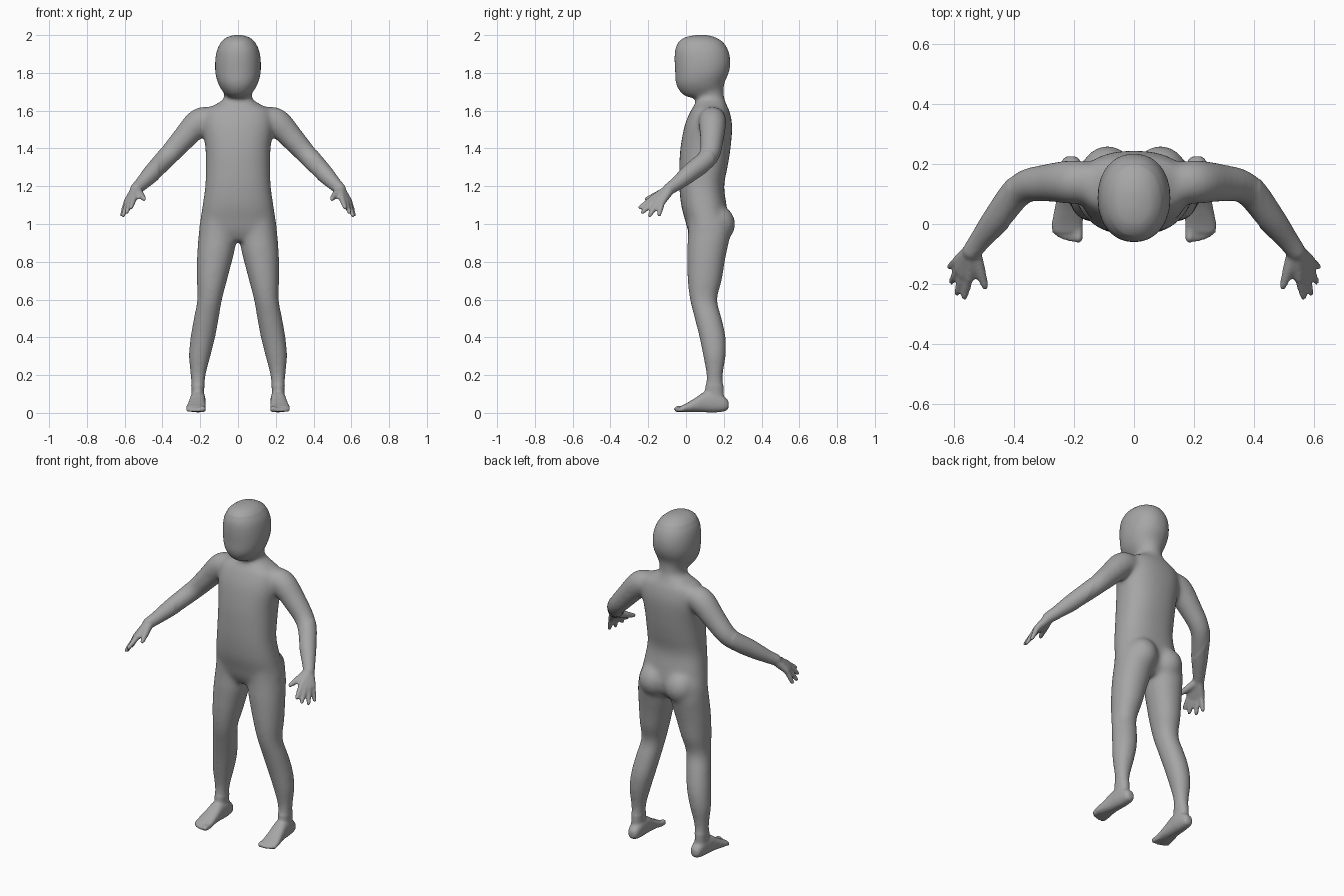
import bpy, bmesh, math
from mathutils import Vector, Matrix

if "Cube" in bpy.data.objects:
    bpy.data.objects.remove(bpy.data.objects["Cube"])

bm = bmesh.new()
SEG = 32


def spline(rows, steps=5):
    """Smoothly resample a list of number rows."""
    rows = [Vector(r) for r in rows]
    out = []
    for i in range(len(rows) - 1):
        p0, p1 = rows[max(i - 1, 0)], rows[i]
        p2, p3 = rows[i + 1], rows[min(i + 2, len(rows) - 1)]
        for k in range(steps):
            t = k / steps
            out.append(0.5 * (2 * p1 + (p2 - p0) * t + (2 * p0 - 5 * p1 + 4 * p2 - p3) * t * t
                              + (3 * p1 - p0 - 3 * p2 + p3) * t ** 3))
    return out + [rows[-1]]


def loft(rings, power=2.0):
    """Skin rings given as (centre, u vector, v vector) and cap both ends."""
    loops = []
    for c, u, v in rings:
        loop = []
        for i in range(SEG):
            a = 2 * math.pi * i / SEG
            cs, sn = math.cos(a), math.sin(a)
            x = math.copysign(abs(cs) ** (2 / power), cs)
            y = math.copysign(abs(sn) ** (2 / power), sn)
            loop.append(bm.verts.new(c + u * x + v * y))
        loops.append(loop)
    for a, b in zip(loops, loops[1:]):
        for i in range(SEG):
            j = (i + 1) % SEG
            bm.faces.new((a[i], a[j], b[j], b[i]))
    bm.faces.new(loops[0])
    bm.faces.new(loops[-1])


def upright(rows, power=2.0, side=1):
    """Rows are height, centre x, half width, front y, back y."""
    loft([(Vector((side * cx, (f + b) / 2, z)), Vector((w, 0, 0)), Vector((0, (b - f) / 2, 0)))
          for z, cx, w, f, b in spline(rows)], power)


def ball(loc, radii):
    m = Matrix.Translation(loc) @ Matrix.Diagonal((*radii, 1))
    bmesh.ops.create_uvsphere(bm, u_segments=24, v_segments=16, radius=1, matrix=m)


def limb(rows, side):
    """Rows are x, y, z, radius; ends are rounded."""
    pts = [(Vector((side * p[0], p[1], p[2])), p[3]) for p in spline([Vector(r) for r in rows])]
    rings = []
    for i, (p, r) in enumerate(pts):
        d = pts[min(i + 1, len(pts) - 1)][0] - pts[max(i - 1, 0)][0]
        q = d.to_track_quat('Z', 'Y')
        rings.append((p, q @ Vector((r, 0, 0)), q @ Vector((0, r, 0))))
    loft(rings)
    for p, r in (pts[0], pts[-1]):
        ball(p, (r, r, r))


# head
upright([(2.0, 0, .02, .05, .11), (1.988, 0, .06, -.005, .155), (1.96, 0, .092, -.043, .20),
         (1.92, 0, .113, -.06, .225), (1.86, 0, .122, -.062, .237), (1.80, 0, .121, -.058, .228),
         (1.75, 0, .109, -.056, .205), (1.71, 0, .088, -.04, .195), (1.68, 0, .062, -.012, .17),
         (1.668, 0, .035, .02, .14)], 2.15)
# neck
upright([(1.78, 0, .07, .05, .205), (1.70, 0, .072, .05, .2), (1.65, 0, .077, .05, .205),
         (1.58, 0, .10, .05, .22)])
# torso
upright([(1.66, 0, .075, .06, .205), (1.63, 0, .125, .045, .215), (1.60, 0, .175, .025, .23),
         (1.52, 0, .187, -.008, .245), (1.4, 0, .173, -.03, .236), (1.3, 0, .171, -.036, .22),
         (1.2, 0, .174, -.036, .202), (1.1, 0, .188, -.026, .215), (1.02, 0, .20, -.005, .225),
         (.96, 0, .205, .012, .215), (.91, 0, .16, .04, .18)], 2.35)

for s in (1, -1):
    # seat
    ball((s * .088, .165, 1.0), (.092, .097, .10))
    # leg
    upright([(1.03, .105, .09, .01, .23), (.95, .108, .1, .01, .235), (.87, .115, .1, .006, .22),
             (.8, .125, .093, .006, .206), (.7, .138, .08, .008, .19), (.6, .15, .066, .02, .166),
             (.5, .168, .067, .045, .19), (.4, .186, .066, .07, .211), (.3, .203, .058, .09, .211),
             (.2, .211, .041, .107, .196), (.12, .213, .034, .1, .2), (.05, .213, .034, .1, .2)],
            2.1, s)
    # foot, lofted from heel to ball
    foot = [(.226, .21, .016, .025, .06), (.21, .21, .031, .01, .08), (.16, .211, .039, .002, .115),
            (.1, .214, .042, .003, .112), (.05, .218, .047, .004, .08), (0, .222, .053, .004, .05),
            (-.03, .222, .05, .006, .036)]
    loft([(Vector((s * x, y, (a + b) / 2)), Vector((w, 0, 0)), Vector((0, 0, (b - a) / 2)))
          for y, x, w, a, b in spline(foot)], 2.4)
    # toes
    for x, tip, r in ((.186, -.047, .017), (.211, -.05, .0115), (.231, -.045, .0115),
                      (.249, -.037, .011), (.264, -.026, .010)):
        limb([(x, -.005, .022, r), (x, (tip - .01) / 2, .02, r), (x, tip, r + .003, r)], s)
    # arm
    limb([(.13, .14, 1.55, .062), (.2, .14, 1.543, .074), (.29, .137, 1.45, .064),
          (.375, .118, 1.355, .055), (.455, .02, 1.27, .048), (.51, -.05, 1.213, .037),
          (.54, -.09, 1.185, .032)], s)
    # palm and fingers
    wrist = (.538, -.085, 1.185)
    fingers = [((.55, -.178, 1.135), (.566, -.243, 1.087)), ((.569, -.168, 1.122), (.59, -.23, 1.062)),
               ((.584, -.15, 1.115), (.608, -.192, 1.045)), ((.59, -.125, 1.117), (.614, -.143, 1.047))]
    for knuckle, tip in fingers:
        limb([(*wrist, .028), (*knuckle, .018)], s)
        limb([(*knuckle, .0155), (*[(a + b) / 2 for a, b in zip(knuckle, tip)], .0145),
              (*tip, .0115)], s)
    # thumb
    limb([(.533, -.095, 1.178, .024), (.516, -.15, 1.155, .02), (.497, -.208, 1.132, .0125)], s)

# fuse every part into one skin
bmesh.ops.recalc_face_normals(bm, faces=bm.faces[:])
mesh = bpy.data.meshes.new("body")
bm.to_mesh(mesh)
bm.free()
body = bpy.data.objects.new("body", mesh)
bpy.context.collection.objects.link(body)
bpy.context.view_layer.objects.active = body
body.select_set(True)
remesh = body.modifiers.new("fuse", 'REMESH')
remesh.mode = 'VOXEL'
remesh.voxel_size = .007
bpy.ops.object.modifier_apply(modifier=remesh.name)

# relax the joints strongly, hands and feet lightly
bm = bmesh.new()
bm.from_mesh(body.data)
core = [v for v in bm.verts if abs(v.co.x) < .42 and .15 < v.co.z < 1.96]
for verts, count in ((bm.verts[:], 4), (core, 30)):
    for _ in range(count):
        bmesh.ops.smooth_vert(bm, verts=verts, factor=.5, use_axis_x=True,
                              use_axis_y=True, use_axis_z=True)
for f in bm.faces:
    f.smooth = True
bm.to_mesh(body.data)
bm.free()

# plain grey surface
grey = bpy.data.materials.new("grey")
grey.diffuse_color = (.38, .38, .38, 1)
grey.use_nodes = True
grey.node_tree.nodes["Principled BSDF"].inputs["Base Color"].default_value = grey.diffuse_color
body.data.materials.clear()
body.data.materials.append(grey)
